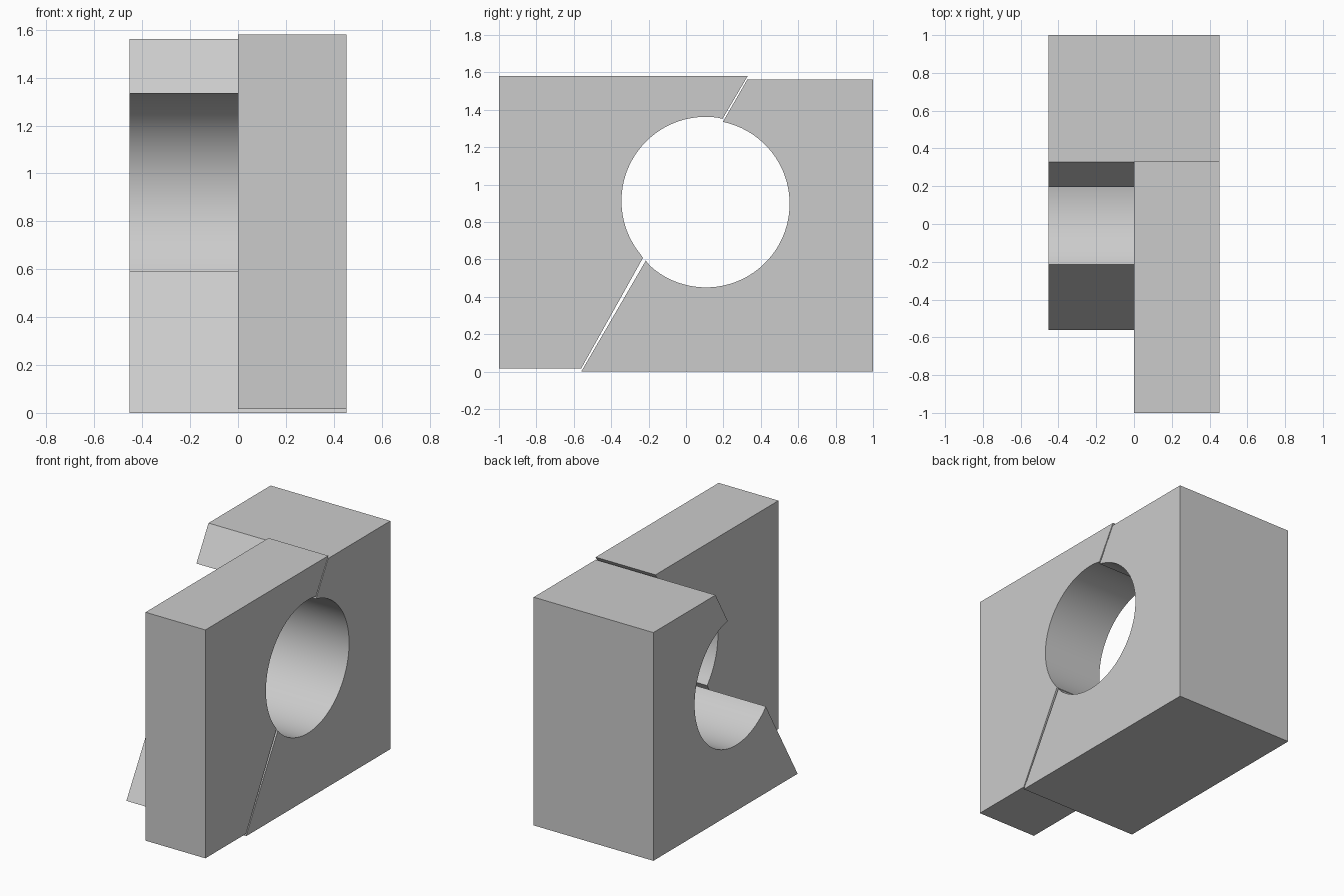
import bpy, bmesh, math

if "Cube" in bpy.data.objects:
    bpy.data.objects.remove(bpy.data.objects["Cube"])


def arc(centre, r, start, end, direction, n=48):
    """Points strictly between start and end around the bore (direction +1 = ccw)."""
    a = math.atan2(start[1] - centre[1], start[0] - centre[0])
    b = math.atan2(end[1] - centre[1], end[0] - centre[0])
    sweep = direction * ((direction * (b - a)) % (2 * math.pi))
    mid = [(centre[0] + r * math.cos(a + sweep * i / n),
            centre[1] + r * math.sin(a + sweep * i / n)) for i in range(1, n)]
    return [start] + mid + [end]


def extrude_profile(name, profile, x0, x1):
    """Solid made from a (y, z) outline, extruded along x."""
    bm = bmesh.new()
    face = bm.faces.new([bm.verts.new((x0, y, z)) for y, z in profile])
    new = bmesh.ops.extrude_face_region(bm, geom=[face])["geom"]
    bmesh.ops.translate(bm, vec=(x1 - x0, 0, 0),
                        verts=[g for g in new if isinstance(g, bmesh.types.BMVert)])
    bmesh.ops.recalc_face_normals(bm, faces=bm.faces)
    mesh = bpy.data.meshes.new(name)
    bm.to_mesh(mesh)
    bm.free()
    obj = bpy.data.objects.new(name, mesh)
    bpy.context.collection.objects.link(obj)
    bpy.ops.object.select_all(action="DESELECT")
    obj.select_set(True)
    bpy.context.view_layer.objects.active = obj
    bpy.ops.object.shade_smooth_by_angle(angle=math.radians(20))
    return obj


# Full-width rear block: slanted split face with a bore through it
rear = [(-0.56, 0), (1, 0), (1, 1.562), (0.328, 1.562)]
rear += arc((0.107, 0.897), 0.447, (0.197, 1.335), (-0.215, 0.593), -1)
extrude_profile("rear_block", rear, -0.453, 0.453)

# Half-width front block: matching split face, raised slightly
front = [(-0.56, 0.017), (-1, 0.017), (-1, 1.58), (0.33, 1.58)]
front += arc((0.105, 0.912), 0.45, (0.195, 1.351), (-0.23, 0.608), 1)
extrude_profile("front_block", front, 0, 0.453)
